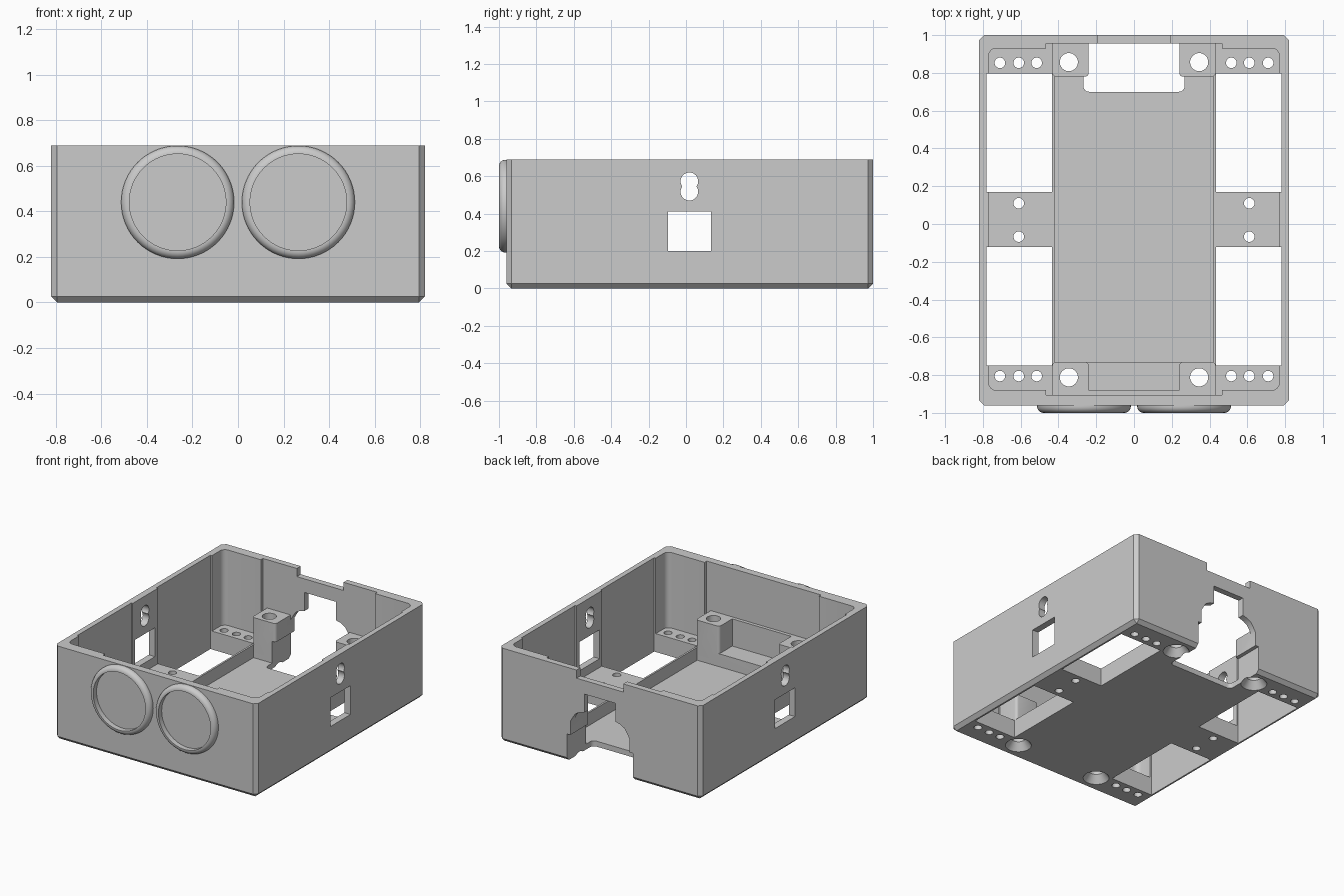
import bpy, bmesh, math
from mathutils import Matrix

if "Cube" in bpy.data.objects:
    bpy.data.objects.remove(bpy.data.objects["Cube"], do_unlink=True)

grey = bpy.data.materials.new("plain_grey")
grey.use_nodes = True
GREY = (0.6, 0.6, 0.6, 1)
grey.diffuse_color = GREY
grey.node_tree.nodes["Principled BSDF"].inputs["Base Color"].default_value = GREY


def finish(bm, name):
    bmesh.ops.recalc_face_normals(bm, faces=bm.faces)
    mesh = bpy.data.meshes.new(name)
    bm.to_mesh(mesh)
    bm.free()
    mesh.materials.append(grey)
    ob = bpy.data.objects.new(name, mesh)
    bpy.context.collection.objects.link(ob)
    return ob


def box(name, x, y, z, round_r=0, segs=4, bottom=False):
    """Box from (min, max) ranges; upright (and bottom) edges may be beveled."""
    bm = bmesh.new()
    bmesh.ops.create_cube(bm, size=1)
    for v in bm.verts:
        v.co = [r[0] if c < 0 else r[1] for c, r in zip(v.co, (x, y, z))]
    if round_r:
        def picked(e):
            a, b = (v.co for v in e.verts)
            upright = abs(a.z - b.z) > 1e-5
            return upright or (bottom and max(a.z, b.z) < z[0] + 1e-5)
        bmesh.ops.bevel(bm, geom=[e for e in bm.edges if picked(e)], offset=round_r,
                        segments=segs, profile=0.5, affect='EDGES')
    return finish(bm, name)


def rod(name, centre, r1, r2, depth, axis='Z', segs=32):
    bm = bmesh.new()
    turn = {'Z': Matrix(), 'X': Matrix.Rotation(math.pi / 2, 4, 'Y'),
            'Y': Matrix.Rotation(math.pi / 2, 4, 'X')}[axis]
    bmesh.ops.create_cone(bm, cap_ends=True, segments=segs, radius1=r1, radius2=r2,
                          depth=depth, matrix=Matrix.Translation(centre) @ turn)
    return finish(bm, name)


def prism_y(name, outline, y0, y1):
    """Extrude an x-z outline along y."""
    bm = bmesh.new()
    face = bm.faces.new([bm.verts.new((x, y0, z)) for x, z in outline])
    new = bmesh.ops.extrude_face_region(bm, geom=[face])["geom"]
    bmesh.ops.translate(bm, vec=(0, y1 - y0, 0),
                        verts=[g for g in new if isinstance(g, bmesh.types.BMVert)])
    return finish(bm, name)


def combine(target, tool, operation):
    """Apply a boolean and discard the tool."""
    mod = target.modifiers.new("cut", 'BOOLEAN')
    mod.operation, mod.solver, mod.object = operation, 'EXACT', tool
    deps = bpy.context.evaluated_depsgraph_get()
    mesh = bpy.data.meshes.new_from_object(target.evaluated_get(deps))
    target.modifiers.clear()
    target.data = mesh
    bpy.data.objects.remove(tool, do_unlink=True)


def span(s, a, b):
    return tuple(sorted((s * a, s * b)))


FLOOR, TRAY, POST_TOP = 0.135, 0.04, 0.335
UP = (FLOOR, 1)
THROUGH = (-0.1, 1)

# Outer case with chamfered corners and base
case = box("case", (-0.82, 0.82), (-0.96, 1), (0, 0.69), 0.026, 1, True)


def cut(tool):
    combine(case, tool, 'DIFFERENCE')


def add(tool):
    combine(case, tool, 'UNION')


# Main cavity, thinner end walls and the sunken tray
cut(box("cavity", (-0.77, 0.77), (-0.88, 0.93), UP, 0.04))
cut(box("end_recess", (-0.465, 0.465), (-0.905, 0.955), UP))
cut(box("tray", (-0.42, 0.42), (-0.73, 0.78), (TRAY, 1)))

# Low stop against the front wall, between the posts
add(box("front_stop", (-0.3, 0.3), (-0.93, -0.88), (0.06, POST_TOP)))

for s in (-1, 1):
    # Screw posts
    for y in ((-0.94, -0.73), (0.78, 0.98)):
        add(box("post", span(s, 0.24, 0.432), y, (0.02, POST_TOP), 0.02, 4))
    # Floor openings that also thin the side walls
    for y in ((-0.748, -0.123), (0.17, 0.797)):
        cut(box("floor_opening", span(s, 0.434, 0.782), y, THROUGH))

# Rear cable opening: floor cutout, stepped wall opening and top notch
cut(box("floor_cutout", (-0.268, 0.268), (0.70, 1.2), (-0.1, 0.2), 0.03))
half = [(0.24, 0.1), (0.24, 0.3), (0.22, 0.335), (0.2, 0.365), (0.165, 0.385),
        (0.127, 0.395), (0.127, 0.53)]
cut(prism_y("wall_opening", half + [(-x, z) for x, z in reversed(half)], 0.76, 1.2))
cut(box("top_notch", (-0.19, 0.19), (0.9, 1.2), (0.63, 1)))

for s in (-1, 1):
    # Countersunk holes through the posts
    for y in (-0.812, 0.857):
        cut(rod("post_hole", (s * 0.345, y, 0.2), 0.048, 0.048, 0.8))
        cut(rod("countersink", (s * 0.345, y, 0.025), 0.092, 0.048, 0.06))
    # Small holes in the corner and middle pads
    pads = [(x, y) for x in (0.515, 0.61, 0.71) for y in (-0.805, 0.853)]
    for x, y in pads + [(0.61, -0.067), (0.61, 0.11)]:
        cut(rod("pad_hole", (s * x, y, 0.05), 0.028, 0.028, 0.4, segs=24))
    # Side windows and keyholes
    cut(box("side_window", span(s, 0.7, 0.9), (-0.095, 0.135), (0.2, 0.412)))
    for z in (0.517, 0.573):
        cut(rod("keyhole", (s * 0.8, 0.018, z), 0.047, 0.047, 0.2, 'X'))

# Raised round rims on the front, with a rounded outer edge and a recessed middle
rims = []
for side, s in (("right", -1), ("left", 1)):
    bm = bmesh.new()
    place = Matrix.Translation((s * 0.265, -0.97, 0.44)) @ Matrix.Rotation(math.pi / 2, 4, 'X')
    bmesh.ops.create_cone(bm, cap_ends=True, segments=64, radius1=0.248, radius2=0.248,
                          depth=0.06, matrix=place)
    edge = [e for e in bm.edges if all(v.co.y < -0.99 for v in e.verts)]
    bmesh.ops.bevel(bm, geom=edge, offset=0.034, segments=6, profile=0.5, affect='EDGES')
    ring = finish(bm, "front_rim_" + side)
    combine(ring, rod("rim_recess", (s * 0.265, -0.982, 0.44), 0.212, 0.212, 0.04, 'Y', 64),
            'DIFFERENCE')
    rims.append(ring)

for ob in [case] + rims:
    bpy.ops.object.select_all(action='DESELECT')
    ob.select_set(True)
    bpy.context.view_layer.objects.active = ob
    bpy.ops.object.shade_smooth_by_angle(angle=math.radians(30))
